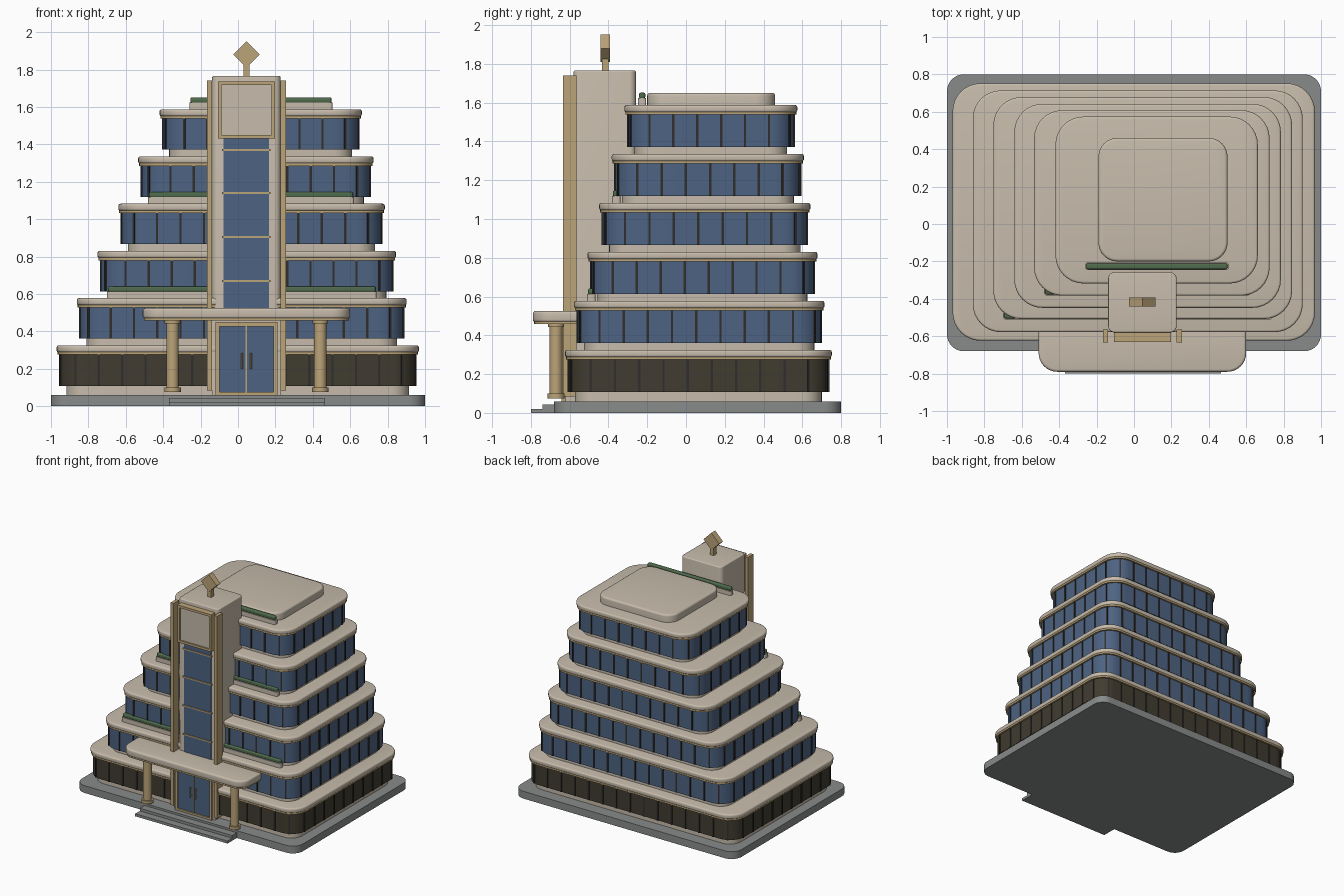
import bpy, bmesh, math
from mathutils import Matrix, Vector

if "Cube" in bpy.data.objects:
    bpy.data.objects.remove(bpy.data.objects["Cube"])


def material(name, r, g, b):
    m = bpy.data.materials.new(name)
    m.diffuse_color = (r, g, b, 1)
    m.use_nodes = True
    m.node_tree.nodes["Principled BSDF"].inputs["Base Color"].default_value = m.diffuse_color
    return m


CREAM = material("cream_stone", .57, .50, .41)
GOLD = material("brass", .50, .37, .19)
GLASS = material("blue_glass", .075, .125, .225)
BRONZE = material("bronze_glass", .052, .045, .030)
DARK = material("dark_frame", .03, .028, .025)
GREY = material("grey_paving", .25, .26, .26)
GREEN = material("hedge_green", .08, .15, .075)
CX = 0.045  # centre line of the tower and entrance


def finish(name, bm, mat):
    bmesh.ops.recalc_face_normals(bm, faces=bm.faces)
    me = bpy.data.meshes.new(name)
    bm.to_mesh(me)
    bm.free()
    me.materials.append(mat)
    ob = bpy.data.objects.new(name, me)
    bpy.context.collection.objects.link(ob)
    return ob


def outline(x0, x1, y0, y1, rf, rb, inset=0, seg=8):
    """Rounded rectangle, separate radii for front and back corners."""
    pts = []
    for x, y, sx, sy, a, r in ((x1, y0, -1, 1, -90, rf), (x1, y1, -1, -1, 0, rb),
                               (x0, y1, 1, -1, 90, rb), (x0, y0, 1, 1, 180, rf)):
        rr = max(r - inset, .001)
        cx, cy = x + sx * (inset + rr), y + sy * (inset + rr)
        for i in range(seg + 1):
            t = math.radians(a + 90 * i / seg)
            pts.append(Vector((cx + rr * math.cos(t), cy + rr * math.sin(t))))
    return pts


def slab(name, x0, x1, y0, y1, z0, z1, r, mat, bevel=0, rb=None, bottom=True):
    """Rounded-rectangle slab with optional rounded rims."""
    rb = r if rb is None else rb
    prof = [(0, z0), (0, z1)]
    if bevel:
        arc = [(bevel * (1 - math.cos(t)), bevel * (1 - math.sin(t)))
               for t in (0, math.pi / 8, math.pi / 4, 3 * math.pi / 8, math.pi / 2)]
        low = [(i, z0 + d) for i, d in reversed(arc)] if bottom else [(0, z0)]
        prof = low + [(i, z1 - d) for i, d in arc]
    bm = bmesh.new()
    rings = [[bm.verts.new((p.x, p.y, z)) for p in outline(x0, x1, y0, y1, r, rb, i)]
             for i, z in prof]
    n = len(rings[0])
    for a, b in zip(rings, rings[1:]):
        for i in range(n):
            bm.faces.new((a[i], a[(i + 1) % n], b[(i + 1) % n], b[i]))
    bm.faces.new(rings[0][::-1])
    bm.faces.new(rings[-1])
    return finish(name, bm, mat)


def add_box(bm, x0, x1, y0, y1, z0, z1, rot=Matrix()):
    c = Matrix.Translation(((x0 + x1) / 2, (y0 + y1) / 2, (z0 + z1) / 2))
    bmesh.ops.create_cube(bm, size=1, matrix=c @ rot @ Matrix.Diagonal((x1 - x0, y1 - y0, z1 - z0, 1)))


def boxes(name, mat, *dims, rot=Matrix()):
    bm = bmesh.new()
    for d in dims:
        add_box(bm, *d, rot=rot)
    return finish(name, bm, mat)


def mullions(name, x0, x1, y0, y1, z0, z1, r, step=.125):
    """Thin uprights evenly spaced around a glazed band."""
    pts = outline(x0, x1, y0, y1, r, r)
    pts.append(pts[0])
    total = sum((b - a).length for a, b in zip(pts, pts[1:]))
    step = total / round(total / step)
    bm = bmesh.new()
    pos, nxt = 0, step / 2
    for a, b in zip(pts, pts[1:]):
        d = b - a
        while d.length > 0 and nxt <= pos + d.length:
            p = a + d * ((nxt - pos) / d.length)
            add_box(bm, p.x - .006, p.x + .006, p.y - .006, p.y + .006, z0, z1,
                    Matrix.Rotation(math.atan2(d.y, d.x), 4, 'Z'))
            nxt += step
        pos += d.length
    finish(name, bm, DARK)


def cylinder(bm, x, y, z0, z1, r):
    bmesh.ops.create_cone(bm, cap_ends=True, segments=32, radius1=r, radius2=r, depth=z1 - z0,
                          matrix=Matrix.Translation((x, y, (z0 + z1) / 2)))


# Paved base and entrance steps
slab("base", -1, 1, -.68, .8, 0, .06, .09, GREY)
boxes("entrance_steps", GREY, (-.37, .465, -.8, -.66, 0, .021), (-.37, .465, -.74, -.66, .02, .043))

# Six stepped storeys: plinth, glazed band, uprights, trim and overhanging slab
levels = [(-.97, .967, -.624, .752), (-.862, .902, -.578, .714), (-.752, .845, -.508, .678),
          (-.64, .785, -.448, .642), (-.534, .725, -.383, .608), (-.42, .662, -.318, .574)]
for i, (x0, x1, y0, y1) in enumerate(levels):
    n = f"storey_{i + 1}"
    z = .325 + .2525 * i

    def inset(d):
        return x0 + d, x1 - d, y0 + d, y1 - d
    slab(n + "_plinth", *inset(.052), z - .265 + .045 * (i > 0) - .045 * (i > 0), z - .215, .1, CREAM)
    slab(n + "_glass", *inset(.019), z - .216, z - .045, .13, BRONZE if i == 0 else GLASS)
    mullions(n + "_uprights", *inset(.019), z - .216, z - .045, .13)
    slab(n + "_trim", *inset(.005), z - .05, z - .036, .145, GOLD)
    slab(n + "_slab", x0, x1, y0, y1, z - .038, z, .15, CREAM, bevel=.012)

# Raised roof plate
slab("roof_plate", -.19, .5, -.2, .46, 1.58, 1.65, .1, CREAM, bevel=.015, bottom=False)

# Planters with clipped hedges
for n, x0, x1, y0, y1, z in (("lower", -.70, .74, -.51, -.467, .575),
                             ("middle", -.48, .62, -.382, -.338, 1.08),
                             ("roof", -.26, .505, -.247, -.205, 1.585)):
    slab(n + "_planter", x0, x1, y0, y1, z, z + .038, .012, CREAM)
    slab(n + "_hedge", x0 + .005, x1 - .005, y0 + .005, y1 - .005, z + .036, z + .066, .012, GREEN, bevel=.008)

# Entrance tower with glass strip and crossbars
slab("tower", CX - .183, CX + .183, -.58, -.258, .06, 1.765, .035, CREAM, bevel=.008, bottom=False)
boxes("tower_glass", GLASS, (CX - .122, CX + .122, -.586, -.57, .5, 1.44))
boxes("tower_glass_bars", GOLD, *[(CX - .13, CX + .13, -.594, -.57, z - .005, z + .005)
                                  for z in (.67, .905, 1.14, 1.37)])
boxes("tower_fins", GOLD, *[(CX + s * .197 - .014, CX + s * .197 + .014, -.634, -.565, .085, 1.74)
                            for s in (-1, 1)])

# Blank framed panel at the tower top
boxes("top_panel", CREAM, (CX - .14, CX + .14, -.618, -.57, 1.44, 1.725))
boxes("top_panel_frame", GOLD,
      (CX - .153, CX - .134, -.63, -.57, 1.43, 1.735), (CX + .134, CX + .153, -.63, -.57, 1.43, 1.735),
      (CX - .135, CX + .135, -.63, -.57, 1.43, 1.449), (CX - .135, CX + .135, -.63, -.57, 1.716, 1.735))

# Diamond finial
boxes("finial_post", GOLD, (CX - .016, CX + .016, -.434, -.4, 1.75, 1.84))
boxes("finial_diamond", GOLD, (CX - .05, CX + .05, -.442, -.392, 1.83, 1.93),
      rot=Matrix.Rotation(math.pi / 4, 4, 'Y'))

# Canopy and its columns
slab("canopy", -.51, .6, -.79, -.55, .468, .525, .1, CREAM, bevel=.014, rb=.002)
slab("canopy_trim", -.503, .593, -.783, -.55, .458, .472, .093, GOLD, rb=.002)
bm = bmesh.new()
for s in (-1, 1):
    x = CX + s * .395
    cylinder(bm, x, -.67, .08, .46, .033)
    cylinder(bm, x, -.67, .075, .1, .044)
    cylinder(bm, x, -.67, .442, .46, .042)
finish("canopy_columns", bm, GOLD)

# Double entrance door
boxes("door_surround", CREAM, (CX - .185, CX + .185, -.622, -.56, .06, .46))
boxes("door_glass", GLASS, (CX - .148, CX + .148, -.63, -.57, .07, .43))
boxes("door_frame", GOLD,
      (CX - .165, CX - .145, -.642, -.57, .06, .45), (CX + .145, CX + .165, -.642, -.57, .06, .45),
      (CX - .165, CX + .165, -.642, -.57, .425, .45), (CX - .165, CX + .165, -.64, -.57, .06, .075),
      (CX - .004, CX + .004, -.636, -.57, .07, .43))
bm = bmesh.new()
for s in (-1, 1):
    cylinder(bm, CX + s * .024, -.65, .2, .285, .005)
    for z in (.215, .27):
        add_box(bm, CX + s * .024 - .003, CX + s * .024 + .003, -.65, -.625, z - .003, z + .003)
finish("door_handles", bm, GOLD)

# Smooth rounded corners, keep edges crisp
for ob in bpy.context.collection.objects:
    ob.select_set(True)
    bpy.context.view_layer.objects.active = ob
bpy.ops.object.shade_smooth_by_angle(angle=math.radians(35))
